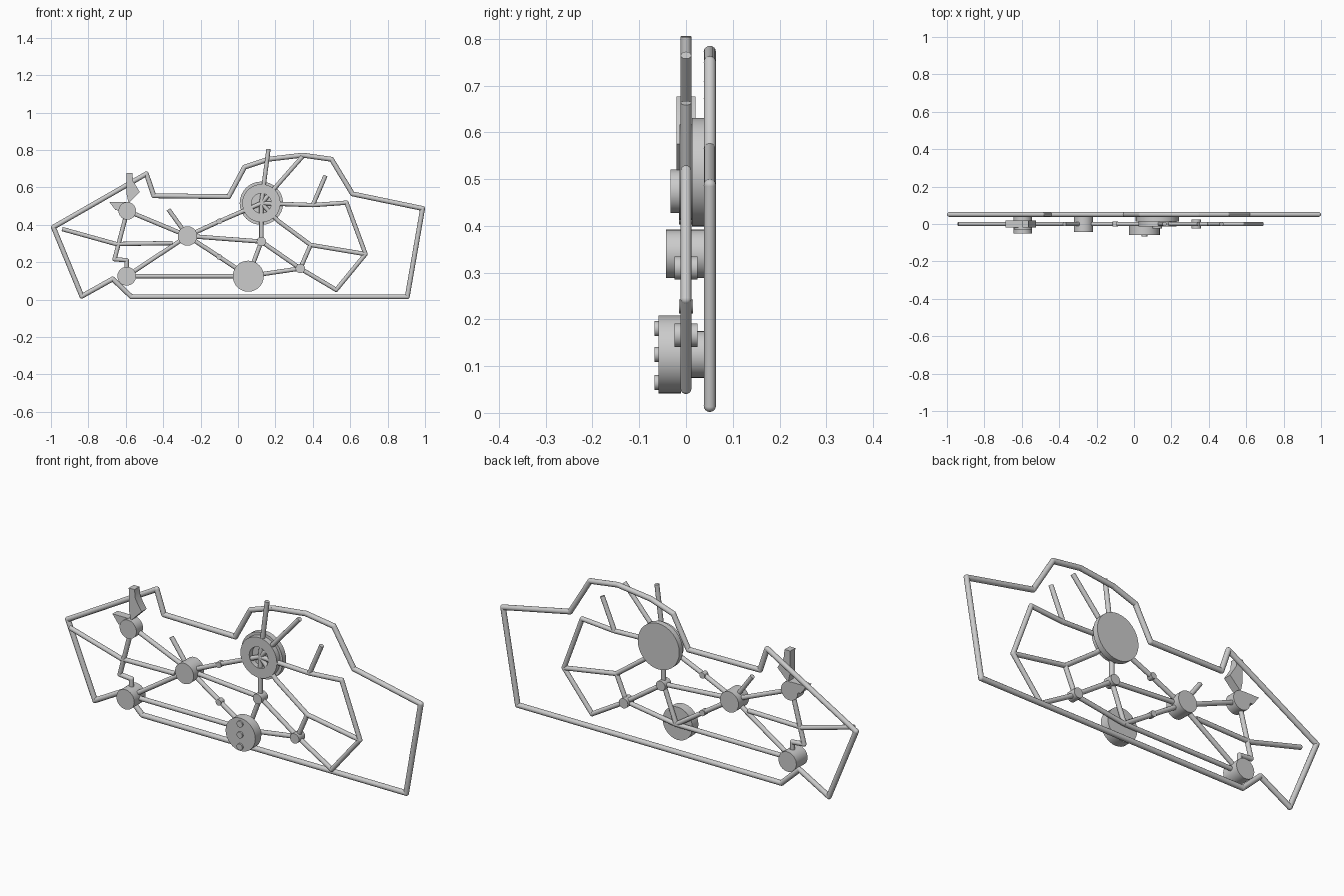
import bpy, bmesh, math
from mathutils import Vector, Matrix

if "Cube" in bpy.data.objects:
    bpy.data.objects.remove(bpy.data.objects["Cube"])


def finish(name, bm):
    bmesh.ops.recalc_face_normals(bm, faces=bm.faces[:])
    me = bpy.data.meshes.new(name)
    bm.to_mesh(me)
    bm.free()
    me.shade_smooth()
    me.set_sharp_from_angle(angle=math.radians(32))
    ob = bpy.data.objects.new(name, me)
    bpy.context.collection.objects.link(ob)
    return ob


def add_rod(bm, a, b, r, y):
    a, b = Vector((a[0], y, a[1])), Vector((b[0], y, b[1]))
    d = b - a
    m = Matrix.Translation((a + b) / 2) @ d.to_track_quat('Z', 'Y').to_matrix().to_4x4()
    bmesh.ops.create_cone(bm, cap_ends=True, segments=12, radius1=r, radius2=r,
                          depth=d.length, matrix=m)


def add_ball(bm, p, r, y):
    bmesh.ops.create_uvsphere(bm, u_segments=12, v_segments=8, radius=r,
                              matrix=Matrix.Translation((p[0], y, p[1])))


def chain(name, pts, r=0.0115, y=0.0, closed=False):
    """Round bars through (x, z) points with balls at the bends."""
    bm = bmesh.new()
    n = len(pts)
    for i in range(n if closed else n - 1):
        add_rod(bm, pts[i], pts[(i + 1) % n], r, y)
    for p in (pts if closed else pts[1:-1]):
        add_ball(bm, p, r * 1.01, y)
    return finish(name, bm)


def add_disc(bm, c, r, y0, y1):
    m = Matrix.Translation((c[0], (y0 + y1) / 2, c[1])) @ Matrix.Rotation(math.pi / 2, 4, 'X')
    bmesh.ops.create_cone(bm, cap_ends=True, segments=32, radius1=r, radius2=r,
                          depth=y1 - y0, matrix=m)


def disc(name, c, r, y0, y1):
    bm = bmesh.new()
    add_disc(bm, c, r, y0, y1)
    return finish(name, bm)


def ring(name, c, r0, r1, y0, y1, n=32):
    bm = bmesh.new()
    rows = []
    for i in range(n):
        t = 2 * math.pi * i / n
        rows.append([bm.verts.new((c[0] + r * math.cos(t), y, c[1] + r * math.sin(t)))
                     for r, y in ((r0, y0), (r1, y0), (r1, y1), (r0, y1))])
    for i in range(n):
        a, b = rows[i], rows[(i + 1) % n]
        for k in range(4):
            bm.faces.new((a[k], a[(k + 1) % 4], b[(k + 1) % 4], b[k]))
    return finish(name, bm)


def plate(name, pts, y0, y1):
    bm = bmesh.new()
    f = bm.faces.new([bm.verts.new((x, y0, z)) for x, z in pts])
    g = bmesh.ops.extrude_face_region(bm, geom=[f])
    bmesh.ops.translate(bm, vec=(0, y1 - y0, 0),
                        verts=[v for v in g['geom'] if isinstance(v, bmesh.types.BMVert)])
    return finish(name, bm)


# Outer silhouette frame
chain("outer_frame", [(-.987, .387), (-.49, .672), (-.45, .555), (-.05, .55), (.035, .708),
                      (.16, .75), (.345, .772), (.50, .75), (.612, .565), (.987, .487),
                      (.905, .015), (-.57, .015), (-.67, .11), (-.835, .018)],
      r=0.013, y=0.051, closed=True)

# Pivot positions
hub, wheel, low = (-.27, .34), (.125, .515), (.055, .125)
upper_l, lower_l = (-.592, .474), (-.595, .125)
j1, j2 = (.125, .31), (.333, .166)
k, tip, knee, shoulder = (.388, .292), (.682, .243), (.525, .052), (.40, .505)

# Discs and pivots
disc("hub", hub, .052, -.043, .04)
disc("upper_left_pivot", upper_l, .047, -.033, .02)
disc("lower_left_pivot", lower_l, .05, -.05, .04)
disc("wheel_back", wheel, .116, .013, .041)
ring("wheel_ring", wheel, .053, .102, -.0135, .014)
disc("lower_disc", low, .083, -.059, -.011)
for i, z in enumerate((.065, .125, .18)):
    disc(f"lower_disc_pin_{i}", (.055, z), .016, -.067, -.055)
disc("middle_joint", j1, .025, -.025, .025)
disc("right_joint", j2, .025, -.025, .025)

# Linkage bars
chain("bar_hub_upper_left", [hub, upper_l])
chain("bar_hub_lower_left", [hub, lower_l])
chain("bar_hub_wheel", [hub, (-.10, .418), wheel])
chain("bar_hub_lower_disc", [hub, (-.10, .228), low])
chain("bar_hub_middle", [hub, j1])
chain("bar_hub_stub", [hub, (-.372, .482)])
chain("bar_left_tail", [(-.94, .377), (-.652, .297), (-.35, .302)])
chain("bar_base", [lower_l, low])
chain("bar_left_hook", [upper_l, (-.66, .216), (-.595, .21), (-.595, .15)])
chain("bar_wheel_middle", [wheel, j1])
chain("bar_middle_lower_disc", [j1, low])
chain("bar_middle_right", [j1, j2])
chain("bar_lower_right", [low, j2])
chain("bar_right_net", [j2, k, tip])
chain("bar_wheel_right_net", [wheel, (.215, .42), k])
chain("bar_right_loop", [j2, knee, tip, (.58, .518), shoulder, wheel])
chain("bar_shoulder_stub", [shoulder, (.468, .663)])
chain("bar_wheel_top", [wheel, (.163, .805)])
chain("bar_wheel_top_right", [wheel, (.345, .765)])

# Small collars on the two long hub bars
for i, p in enumerate(((-.10, .418), (-.10, .228))):
    disc(f"bar_collar_{i}", p, .015, -.0145, .0145)

# Fins on the upper left pivot
plate("upper_fin", [(-.597, .677), (-.565, .677), (-.56, .632), (-.525, .575),
                    (-.585, .515), (-.595, .56)], -.02, .02)
plate("side_fin", [(-.688, .522), (-.60, .522), (-.60, .475), (-.655, .478)], -.02, .02)
